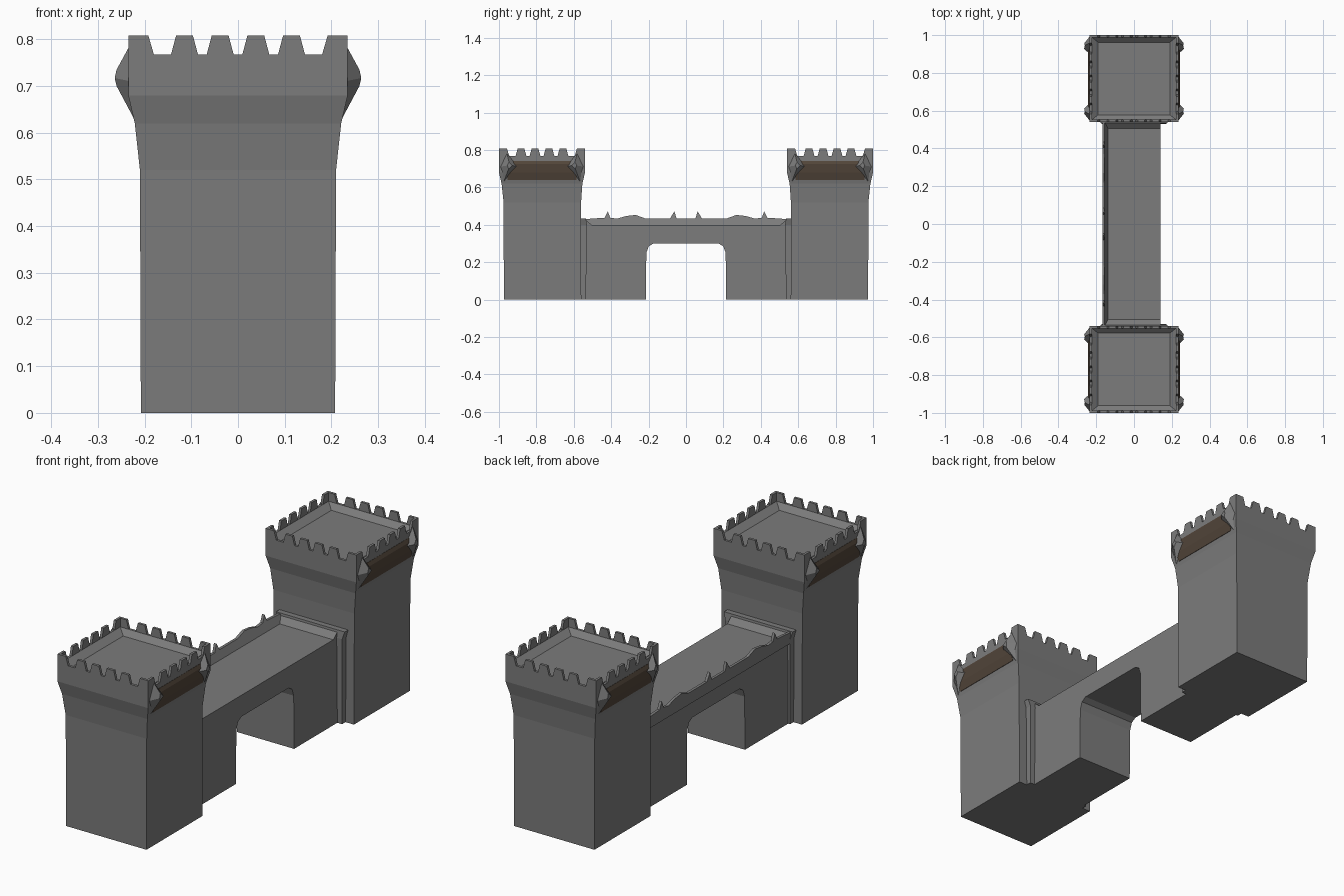
import bpy, bmesh

if "Cube" in bpy.data.objects:
    bpy.data.objects.remove(bpy.data.objects["Cube"])

TY = 0.77              # tower centre along y
HX, HY = 0.235, 0.23   # tower head half sizes


def colour(name, rgb):
    m = bpy.data.materials.new(name)
    m.diffuse_color = (*rgb, 1.0)
    m.use_nodes = True
    m.node_tree.nodes["Principled BSDF"].inputs["Base Color"].default_value = m.diffuse_color
    return m


STONE = colour("dark_stone", (0.2, 0.2, 0.2))
BROWN = colour("brown_stain", (0.085, 0.06, 0.042))


def finish(name, bm, mirror=False, mat=STONE):
    bmesh.ops.recalc_face_normals(bm, faces=bm.faces)
    me = bpy.data.meshes.new(name)
    bm.to_mesh(me)
    bm.free()
    me.materials.append(mat)
    ob = bpy.data.objects.new(name, me)
    bpy.context.collection.objects.link(ob)
    if mirror:
        m = ob.modifiers.new("mirror_y", 'MIRROR')
        m.use_axis = (False, True, False)
        m.use_mirror_merge = False
    return ob


def add_prism(bm, near, far):
    """Solid between two matching outlines."""
    a = [bm.verts.new(p) for p in near]
    b = [bm.verts.new(p) for p in far]
    n = len(a)
    bm.faces.new(a)
    bm.faces.new(b[::-1])
    for i in range(n):
        bm.faces.new((a[i], a[(i + 1) % n], b[(i + 1) % n], b[i]))


def add_loft(bm, rings):
    """Rectangular rings (half x, half y, centre y, z), capped at both ends."""
    loops = []
    for hx, hy, cy, z in rings:
        loops.append([bm.verts.new((sx * hx, cy + sy * hy, z))
                      for sx, sy in ((-1, -1), (1, -1), (1, 1), (-1, 1))])
    for lo, hi in zip(loops, loops[1:]):
        for i in range(4):
            j = (i + 1) % 4
            bm.faces.new((lo[i], lo[j], hi[j], hi[i]))
    bm.faces.new(loops[0][::-1])
    bm.faces.new(loops[-1])


# Tower bodies with flared head and sunken roof
bm = bmesh.new()
add_loft(bm, [(0.208, 0.207, 0.767, 0.0), (0.210, 0.207, 0.768, 0.52),
              (0.221, 0.216, TY, 0.62), (HX, HY, TY, 0.68),
              (HX, HY, TY, 0.767), (0.223, 0.218, TY, 0.767),
              (0.190, 0.192, TY, 0.743)])
finish("tower", bm, True)


# Battlements: a toothed strip along each edge of the tower heads
def battlement_outline(h):
    pts = [(-h, 0.75), (-h, 0.808), (-h + 0.043, 0.808), (-h + 0.055, 0.767)]
    for k in (-1.5, -0.5, 0.5, 1.5):
        c = k * h * 0.325
        pts += [(c - 0.029, 0.767), (c - 0.018, 0.808),
                (c + 0.018, 0.808), (c + 0.029, 0.767)]
    return pts + [(h - 0.055, 0.767), (h - 0.043, 0.808), (h, 0.808), (h, 0.75)]


T = 0.012
bm = bmesh.new()
for s in (-1, 1):
    out = battlement_outline(HX)
    add_prism(bm, [(u, TY + s * HY, z) for u, z in out],
              [(u, TY + s * (HY - T), z) for u, z in out])
    out = battlement_outline(HY)
    add_prism(bm, [(s * HX, TY + u, z) for u, z in out],
              [(s * (HX - T), TY + u, z) for u, z in out])
finish("battlements", bm, True)

# Stained ledges on the outer sides of the heads
bm = bmesh.new()
ledge = [(0.20, 0.64), (0.2275, 0.64), (0.2375, 0.68), (0.243, 0.725),
         (0.236, 0.742), (0.20, 0.742)]
for s in (-1, 1):
    add_prism(bm, [(s * x, TY - 0.185, z) for x, z in ledge],
              [(s * x, TY + 0.185, z) for x, z in ledge])
finish("side_ledge", bm, True, BROWN)

# Blunt corbels at the corners of the heads, flush with the outer corner
bm = bmesh.new()
for s in (-1, 1):
    for e in (-1, 1):
        yc = TY + e * 0.17
        base = [bm.verts.new(p) for p in ((s * 0.212, yc + e * 0.042, 0.61),
                                          (s * 0.23, yc + e * 0.058, 0.71),
                                          (s * 0.23, yc + e * 0.02, 0.79),
                                          (s * 0.23, yc - e * 0.045, 0.71))]
        tip = [bm.verts.new((s * x, yc + e * d, z))
               for x, d, z in ((0.260, 0.008, 0.70), (0.264, 0.016, 0.717),
                               (0.260, 0.006, 0.735), (0.264, -0.012, 0.717))]
        for i in range(4):
            j = (i + 1) % 4
            bm.faces.new((base[i], base[j], tip[j], tip[i]))
        bm.faces.new(tip)
        bm.faces.new(base[::-1])
finish("corbel", bm, True)

# Bridge with gateway: half outline mirrored, then extruded across x
half = [(0.215, 0.0), (0.58, 0.0), (0.58, 0.435), (0.54, 0.43), (0.505, 0.40)]
arch = [(0.175, 0.30), (0.20, 0.285), (0.212, 0.25)]
right = arch + half
outline = right + [(-y, z) for y, z in reversed(right)]
bm = bmesh.new()
add_prism(bm, [(-0.155, y, z) for y, z in outline],
          [(0.14, y, z) for y, z in outline])
finish("bridge", bm)

# Narrow buttresses where the bridge meets the towers
bm = bmesh.new()
add_loft(bm, [(0.165, 0.025, 0.56, 0.0), (0.168, 0.03, 0.56, 0.40),
              (0.178, 0.03, 0.565, 0.435)])
finish("buttress", bm, True)

# Ragged parapet along the left edge of the walkway, sloping inwards
half = [(0.05, 0.433), (0.062, 0.472), (0.085, 0.435), (0.15, 0.435),
        (0.22, 0.435), (0.27, 0.453), (0.32, 0.447), (0.37, 0.433),
        (0.405, 0.438), (0.418, 0.472), (0.435, 0.438), (0.55, 0.43)]
top = [(-y, z) for y, z in reversed(half)] + half
outline = [(-0.55, 0.38)] + top + [(0.55, 0.38)]
bm = bmesh.new()
add_prism(bm, [(-0.168, y, z) for y, z in outline],
          [(-0.155 if z > 0.39 else -0.125, y, z) for y, z in outline])
finish("parapet", bm)
